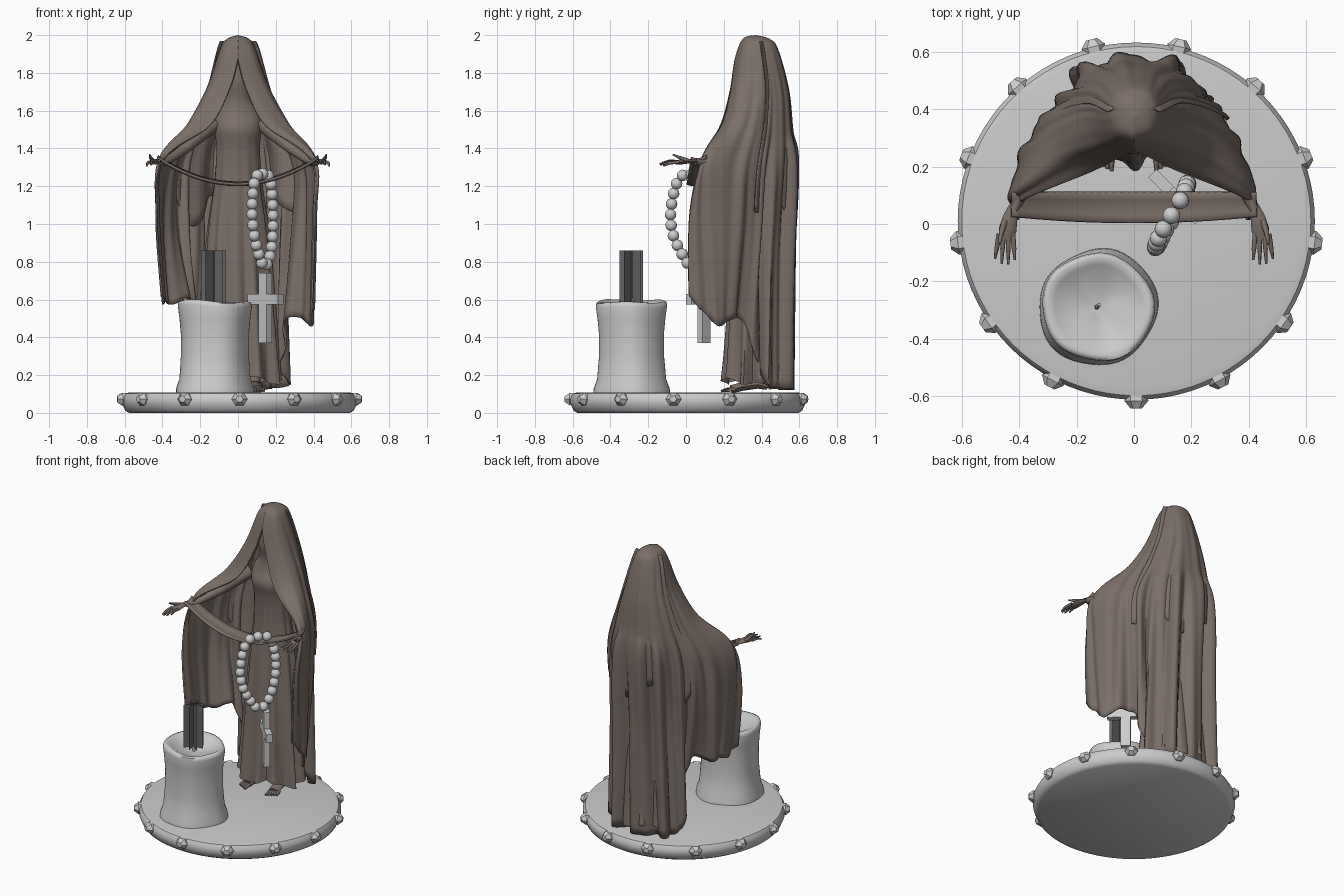
import bpy, bmesh, math
from math import sin, cos, pi
from mathutils import Vector

if "Cube" in bpy.data.objects:
    bpy.data.objects.remove(bpy.data.objects["Cube"])


def material(name, rgb):
    m = bpy.data.materials.new(name)
    m.diffuse_color = (*rgb, 1)
    m.use_nodes = True
    m.node_tree.nodes["Principled BSDF"].inputs["Base Color"].default_value = m.diffuse_color
    return m


CLOTH = material("brown_cloth", (0.195, 0.155, 0.135))
DARK = material("dark_flame", (0.13, 0.13, 0.13))


def finish(name, bm, mat=None, smooth=50, solid=0):
    bmesh.ops.remove_doubles(bm, verts=bm.verts, dist=1e-5)
    bmesh.ops.recalc_face_normals(bm, faces=bm.faces)
    me = bpy.data.meshes.new(name)
    bm.to_mesh(me)
    bm.free()
    ob = bpy.data.objects.new(name, me)
    bpy.context.collection.objects.link(ob)
    if mat:
        me.materials.append(mat)
    if solid:
        s = ob.modifiers.new("thickness", 'SOLIDIFY')
        s.thickness, s.offset = solid, 0
    if smooth:
        bpy.ops.object.select_all(action='DESELECT')
        ob.select_set(True)
        bpy.context.view_layer.objects.active = ob
        bpy.ops.object.shade_smooth_by_angle(angle=math.radians(smooth))


def loft(bm, rings, closed=True, caps=True):
    vs = [[bm.verts.new(p) for p in r] for r in rings]
    n = len(vs[0])
    for a, b in zip(vs, vs[1:]):
        for i in range(n if closed else n - 1):
            j = (i + 1) % n
            bm.faces.new((a[i], a[j], b[j], b[i]))
    if closed and caps:
        bm.faces.new(vs[0])
        bm.faces.new(vs[-1])


def spline(pts, count, loop=False):
    """Evenly stepped Catmull-Rom through the points."""
    pts = [Vector(p) for p in pts]
    n = len(pts)
    segs = n if loop else n - 1
    get = (lambda i: pts[i % n]) if loop else (lambda i: pts[max(0, min(n - 1, i))])
    out = []
    for k in range(count if loop else count + 1):
        t = k / count * segs
        i = min(int(t), segs - 1)
        t -= i
        a, b, c, d = (get(i + o) for o in (-1, 0, 1, 2))
        out.append(0.5 * (2 * b + (c - a) * t + (2 * a - 5 * b + 4 * c - d) * t * t
                          + (3 * b - a - 3 * c + d) * t ** 3))
    return out


def tube(bm, path, radii, flat=1.0, n=8):
    path = [Vector(p) for p in path]
    rings = []
    for i, p in enumerate(path):
        d = (path[min(i + 1, len(path) - 1)] - path[max(i - 1, 0)]).normalized()
        side = d.cross(Vector((0, 0, 1))).normalized()
        up = side.cross(d)
        rings.append([p + radii[i] * (side * cos(2 * pi * k / n) + up * sin(2 * pi * k / n) * flat)
                      for k in range(n)])
    loft(bm, rings)


# Round base with faceted studs on the rim
bm = bmesh.new()
prof = [(0.585, 0), (0.605, 0.012), (0.622, 0.05), (0.622, 0.08), (0.608, 0.103), (0.585, 0.108)]
loft(bm, [[(0.008 + r * cos(a * pi / 40), 0.01 + r * sin(a * pi / 40), z) for a in range(80)]
          for r, z in prof])
finish("base", bm, smooth=40)
bm = bmesh.new()
for k in range(13):
    a = -pi / 2 + k * 2 * pi / 13
    loft(bm, [[(0.008 + dist * cos(a) - r * cos(h * pi / 3) * sin(a),
                0.01 + dist * sin(a) + r * cos(h * pi / 3) * cos(a),
                0.073 + 0.9 * r * sin(h * pi / 3)) for h in range(6)]
              for dist, r in ((0.59, 0.036), (0.626, 0.042), (0.652, 0.02))])
finish("rim_studs", bm, smooth=0)

# Candle with melted rim and hollow top
bm = bmesh.new()
prof = [(0.205, 0.1), (0.203, 0.13), (0.185, 0.18), (0.176, 0.3), (0.176, 0.42), (0.183, 0.5),
        (0.192, 0.565), (0.188, 0.586), (0.172, 0.592), (0.15, 0.58), (0.1, 0.555), (0.03, 0.54)]
rings = []
for r, z in prof:
    ring = []
    for k in range(56):
        a = k * pi / 28
        rr = r * (1 + 0.025 * sin(2 * a + z * 4) + 0.018 * sin(5 * a + 1))
        dz = (0.005 * sin(3 * a + 2) - 0.008 * cos(a)) * max(0, (z - 0.4) / 0.2)
        ring.append((-0.125 + rr * cos(a), -0.29 + rr * sin(a), z + dz))
    rings.append(ring)
loft(bm, rings)
finish("candle", bm, smooth=60)
bm = bmesh.new()
tube(bm, [(-0.13, -0.29, 0.52), (-0.128, -0.288, 0.57), (-0.12, -0.28, 0.61)], [0.009, 0.008, 0.006])
finish("wick", bm)

# Flame made of crossing upright cards
bm = bmesh.new()
for k in range(4):
    a = k * pi / 4 + 0.1
    dx, dy = 0.066 * cos(a), 0.062 * sin(a)
    bm.faces.new([bm.verts.new((-0.13 + s * dx, -0.29 + s * dy, z))
                  for s, z in ((-1, 0.57), (1, 0.57), (1, 0.86), (-1, 0.86))])
finish("flame_cards", bm, DARK, smooth=0)

# Cloak: right-hand fold lines from the front edge to the middle of the back
front = [(0, 0.262, 1.87), (0.05, 0.235, 1.70), (0.15, 0.185, 1.52), (0.39, 0.085, 1.34),
         (0.405, 0.02, 1.05), (0.395, 0.015, 0.62)]
arm = [(0.07, 0.30, 1.91), (0.14, 0.28, 1.73), (0.25, 0.24, 1.54), (0.41, 0.125, 1.345),
       (0.405, 0.11, 1.05), (0.392, 0.14, 0.48)]
side = [(0.09, 0.36, 1.92), (0.16, 0.37, 1.72), (0.25, 0.34, 1.53), (0.36, 0.27, 1.30),
        (0.37, 0.25, 0.98), (0.36, 0.22, 0.48)]
tuck = [(0.09, 0.40, 1.92), (0.15, 0.42, 1.72), (0.22, 0.41, 1.52), (0.31, 0.37, 1.28),
        (0.29, 0.35, 0.95), (0.24, 0.31, 0.48)]
flank = [(0.085, 0.43, 1.92), (0.13, 0.47, 1.72), (0.19, 0.47, 1.50), (0.235, 0.45, 1.25),
         (0.235, 0.42, 0.80), (0.245, 0.41, 0.17)]
rear = [(0.055, 0.47, 1.92), (0.08, 0.52, 1.71), (0.12, 0.535, 1.50), (0.155, 0.545, 1.30),
        (0.16, 0.52, 0.80), (0.18, 0.51, 0.13)]
back = [(0, 0.485, 1.92), (0, 0.54, 1.71), (0, 0.56, 1.50), (0, 0.582, 1.32),
        (0, 0.56, 0.80), (0, 0.545, 0.12)]


def column(pts, sx):
    crown = Vector((0, 0.37, 1.995))
    mid = crown.lerp(Vector(pts[0]), 0.62)
    mid.z = 1.975
    out = [crown, mid] + [Vector((sx * x, y, z)) for x, y, z in pts]
    mid.x *= sx
    if sx < 0 and out[-1].z > 0.4:          # left sleeve drape is shorter
        out[-1].z += 0.1 if pts is not front else 0.0
        out[-2].x -= 0.02
    return out


half = [front, arm, side, tuck, flank, rear]
cols = [column(c, -1) for c in half] + [column(back, 1)] + [column(c, 1) for c in reversed(half)]
cols = [spline(c, 56) for c in cols]
U = 180
rows = [spline([c[i] for c in cols], U) for i in range(57)]
rings, cape = [], []
for i, row in enumerate(rows):
    v = i / 56
    ring, over = [], []
    for k, p in enumerate(row):
        u = k / U * 2 - 1
        t = row[min(k + 1, U)] - row[max(k - 1, 0)]
        nrm = Vector((t.y, -t.x, 0))
        nrm = nrm.normalized() if nrm.length > 1e-6 else Vector()
        w = min(1, max(0, 1.6 - abs(u) * 2.4))
        low = min(1, max(0, (v - 0.6) / 0.2))
        amp = max(0, v - 0.25) * (0.009 + 0.005 * w) + 0.019 * w * low
        f = sin(u * 39 + 0.7 * sin(v * 5)) + 0.55 * sin(u * 63 + 1 + v * 2.5)
        q = p + nrm * amp * f
        q.z += 0.012 * sin(u * 23) * max(0, v - 0.8) * 5 * (abs(u) < 0.9) * (q.z > 0.16)
        ring.append(q)
        if 10 <= i <= 44 and abs(u) < 0.52:   # upper layer over the back
            rise = min(1, (i - 10) / 18)
            e = p + nrm * (0.022 * rise + 0.012 * rise * sin(u * 21 + 1) - 0.03 * max(0, abs(u) - 0.4) / 0.12)
            e.z -= 0.07 * sin(u * 14 + 0.6) * max(0, (i - 34) / 10)
            over.append(e)
    rings.append(ring)
    if over:
        cape.append(over)
bm = bmesh.new()
loft(bm, rings, closed=False)
finish("cloak", bm, CLOTH, smooth=60, solid=0.01)
bm = bmesh.new()
loft(bm, cape, closed=False)
finish("cloak_upper_layer", bm, CLOTH, smooth=60, solid=0.008)

# Inner gown with veiled face: height, centre y, half width, half depth
prof = [(1.93, 0.37, 0.03, 0.05), (1.86, 0.36, 0.065, 0.08), (1.76, 0.35, 0.07, 0.085),
        (1.66, 0.36, 0.075, 0.075), (1.58, 0.36, 0.12, 0.085), (1.50, 0.35, 0.125, 0.105),
        (1.40, 0.36, 0.115, 0.095), (1.22, 0.37, 0.125, 0.095), (0.95, 0.38, 0.16, 0.12),
        (0.55, 0.38, 0.19, 0.15), (0.30, 0.38, 0.205, 0.165), (0.17, 0.38, 0.215, 0.175)]
sizes, heights = spline([p[1:] for p in prof], 44), spline([(0, 0, p[0]) for p in prof], 44)
rings = []
for (cy, w, d), (_, _, z) in zip(sizes, heights):
    ring = []
    for k in range(96):
        a = k * pi / 48
        f = 1 + max(0, 1.5 - z) * 0.08 * (sin(11 * a + z) + 0.4 * sin(17 * a + 2))
        ring.append((w * f * cos(a), cy + d * f * sin(a), z + (0.02 * sin(4 * a) if z < 0.2 else 0)))
    rings.append(ring)
bm = bmesh.new()
loft(bm, rings, caps=False)
finish("gown", bm, CLOTH, smooth=60)

# Sagging cloth band held between the wrists
bm = bmesh.new()
rings = []
for k in range(33):
    s = k / 16 - 1
    z, h = 1.205 + 0.14 * s * s, 0.054 - 0.012 * s * s
    rings.append([(0.425 * s, 0.058 + 0.01 * s * s + h * j, z + 0.012 * j * j + 0.004 * j)
                  for j in (-1, -0.5, 0, 0.5, 1)])
loft(bm, rings, closed=False)
finish("hanging_band", bm, CLOTH, smooth=60, solid=0.01)

# Arms, hands and bare feet, one pair per side
for sx, label in ((-1, "left"), (1, "right")):
    bm = bmesh.new()

    def limb(pts, radii, flat=1.0):
        tube(bm, [(sx * x, y, z) for x, y, z in pts], radii, flat)
    limb([(0.13, 0.34, 1.53), (0.28, 0.23, 1.40), (0.39, 0.11, 1.325), (0.42, 0.05, 1.33)],
         [0.045, 0.03, 0.022, 0.019])
    limb([(0.42, 0.06, 1.33), (0.432, 0.02, 1.333), (0.44, -0.02, 1.33), (0.446, -0.055, 1.325)],
         [0.017, 0.026, 0.031, 0.024], 0.45)
    for i, reach in enumerate((0.125, 0.14, 0.138, 0.12)):
        x = 0.422 + 0.016 * i
        limb([(x, -0.035, 1.328), (x + 0.004 * (i - 1), -0.085, 1.335 - 0.004 * i),
              (x + 0.007 * (i - 1), -reach, 1.325 - 0.006 * i)], [0.009, 0.008, 0.004])
    limb([(0.45, 0.01, 1.335), (0.462, -0.03, 1.35), (0.468, -0.07, 1.368)], [0.012, 0.009, 0.004])
    finish(label + "_arm_and_hand", bm, CLOTH)
    bm = bmesh.new()
    limb([(0.085, 0.40, 0.35), (0.085, 0.40, 0.24), (0.086, 0.385, 0.16)], [0.04, 0.036, 0.034])
    limb([(0.08, 0.43, 0.135), (0.085, 0.38, 0.15), (0.092, 0.30, 0.14), (0.10, 0.24, 0.125)],
         [0.022, 0.036, 0.038, 0.036], 0.6)
    for i in range(5):
        limb([(0.076 + 0.013 * i, 0.26, 0.124), (0.078 + 0.014 * i, 0.22 + 0.005 * i, 0.124),
              (0.078 + 0.0145 * i, 0.185 + 0.008 * i, 0.115)], [0.01, 0.01, 0.006])
    finish(label + "_foot", bm, CLOTH)

# String of beads looped over the band
path = [(0.13, 0.03, 1.265), (0.09, -0.04, 1.235), (0.075, -0.08, 1.08), (0.085, -0.07, 0.95),
        (0.11, -0.02, 0.84), (0.14, 0.03, 0.775), (0.17, 0.09, 0.83), (0.185, 0.13, 0.95),
        (0.185, 0.14, 1.09), (0.17, 0.10, 1.235)]
bm = bmesh.new()
last = None
for p in spline(path, 600, loop=True)[:585]:
    if last is None or (p - last).length >= 0.055:
        for v in bmesh.ops.create_uvsphere(bm, u_segments=16, v_segments=10, radius=0.0305)["verts"]:
            v.co += p
        last = p
finish("beads", bm)

# Cross pendant, one outline extruded and turned 45 degrees
a, b, c = 0.03, 0.115, math.sqrt(0.5)
outline = [(-a, 0.37), (a, 0.37), (a, 0.575), (b, 0.575), (b, 0.63), (a, 0.63), (a, 0.74),
           (-a, 0.74), (-a, 0.63), (-b, 0.63), (-b, 0.575), (-a, 0.575)]
bm = bmesh.new()
loft(bm, [[(0.145 + c * (s + t), 0.095 + c * (t - s), z) for s, z in outline] for t in (-0.02, 0.02)])
finish("cross_pendant", bm, smooth=0)
